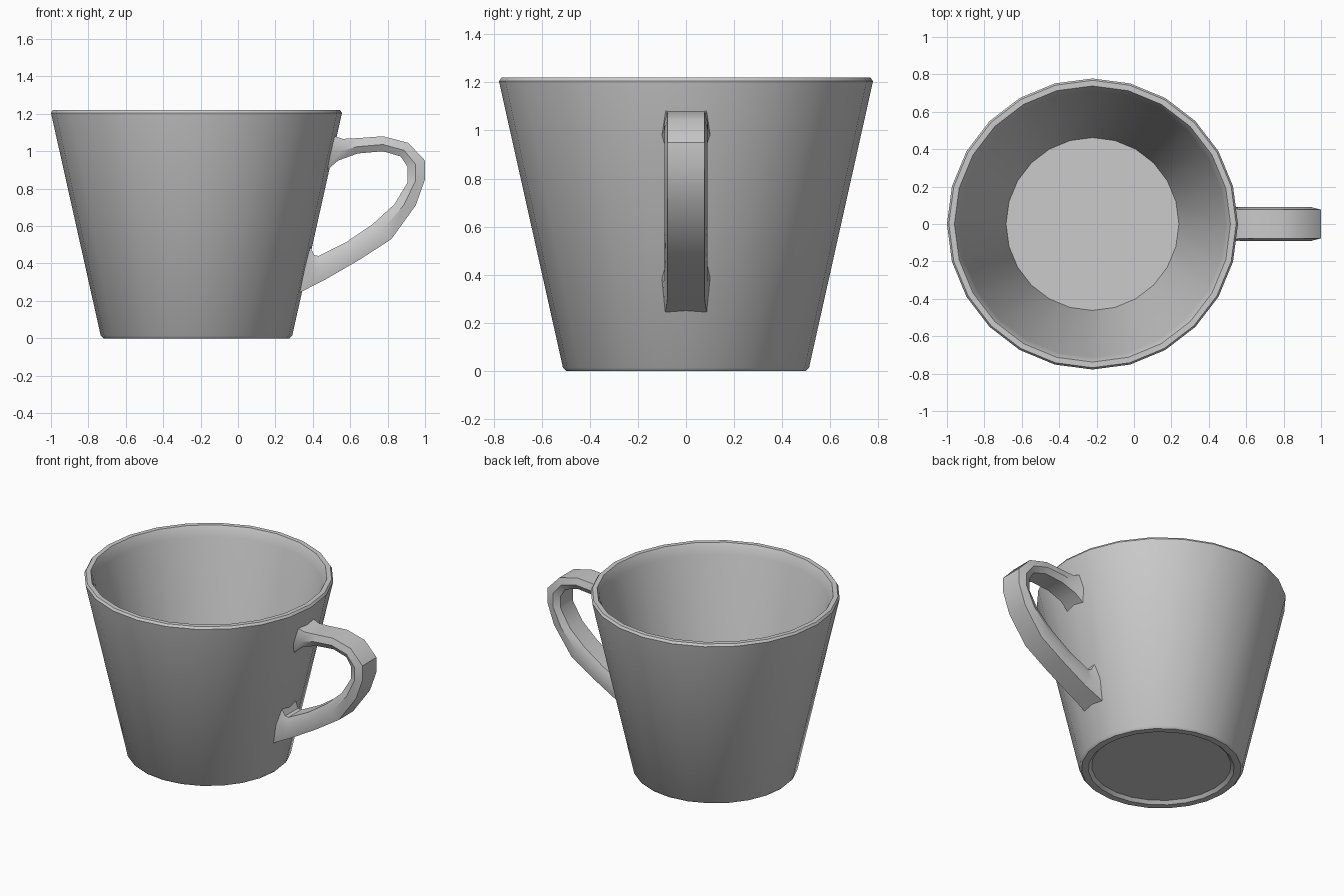
import bpy, bmesh
from math import cos, sin, tau

if "Cube" in bpy.data.objects:
    bpy.data.objects.remove(bpy.data.objects["Cube"])

CX = -0.222   # cup axis
SIDES = 24


def skin(name, rings, angle):
    """Bridge successive closed rings of points and cap both ends."""
    bm = bmesh.new()
    loops = [[bm.verts.new(p) for p in ring] for ring in rings]
    n = len(loops[0])
    for a, b in zip(loops, loops[1:]):
        for i in range(n):
            j = (i + 1) % n
            bm.faces.new((a[i], a[j], b[j], b[i]))
    bm.faces.new(loops[0][::-1])
    bm.faces.new(loops[-1])
    bmesh.ops.recalc_face_normals(bm, faces=bm.faces[:])
    mesh = bpy.data.meshes.new(name)
    bm.to_mesh(mesh)
    bm.free()
    obj = bpy.data.objects.new(name, mesh)
    bpy.context.collection.objects.link(obj)
    bpy.ops.object.select_all(action='DESELECT')
    obj.select_set(True)
    bpy.context.view_layer.objects.active = obj
    bpy.ops.object.shade_smooth_by_angle(angle=angle)
    return obj


# Cup: recessed underside, foot, outer wall, rim, inner wall, floor (radius, z)
profile = [(0.435, 0.02), (0.455, 0.0), (0.498, 0.0), (0.512, 0.014),
           (0.778, 1.205), (0.768, 1.22), (0.738, 1.22), (0.725, 1.195),
           (0.712, 1.15), (0.462, 0.04)]
skin("cup", [[(CX + r * cos(tau * i / SIDES), r * sin(tau * i / SIDES), z)
              for i in range(SIDES)] for r, z in profile], 0.7)

# Handle: outer x, z, inner x, z, half width, from upper joint to lower joint
stations = [
    (0.505, 1.085, 0.465, 0.89, 0.102),
    (0.560, 1.066, 0.535, 0.95, 0.092),
    (0.640, 1.070, 0.640, 0.988, 0.09),
    (0.775, 1.080, 0.775, 1.000, 0.09),
    (0.910, 1.045, 0.870, 0.972, 0.09),
    (1.000, 0.950, 0.907, 0.915, 0.09),
    (1.000, 0.850, 0.905, 0.830, 0.09),
    (0.950, 0.710, 0.835, 0.715, 0.09),
    (0.820, 0.530, 0.720, 0.610, 0.09),
    (0.650, 0.420, 0.580, 0.515, 0.09),
    (0.460, 0.310, 0.430, 0.440, 0.09),
    (0.400, 0.280, 0.408, 0.445, 0.094),
    (0.322, 0.240, 0.375, 0.510, 0.102),
]
# Six-sided band section: (blend outer to inner, fraction of half width)
section = [(0, -0.85), (0, 0.85), (0.55, 1), (1, 0.75), (1, -0.75), (0.55, -1)]
skin("handle", [[(ox + (ix - ox) * t, w * s, oz + (iz - oz) * t)
                 for t, s in section] for ox, oz, ix, iz, w in stations], 0.6)
